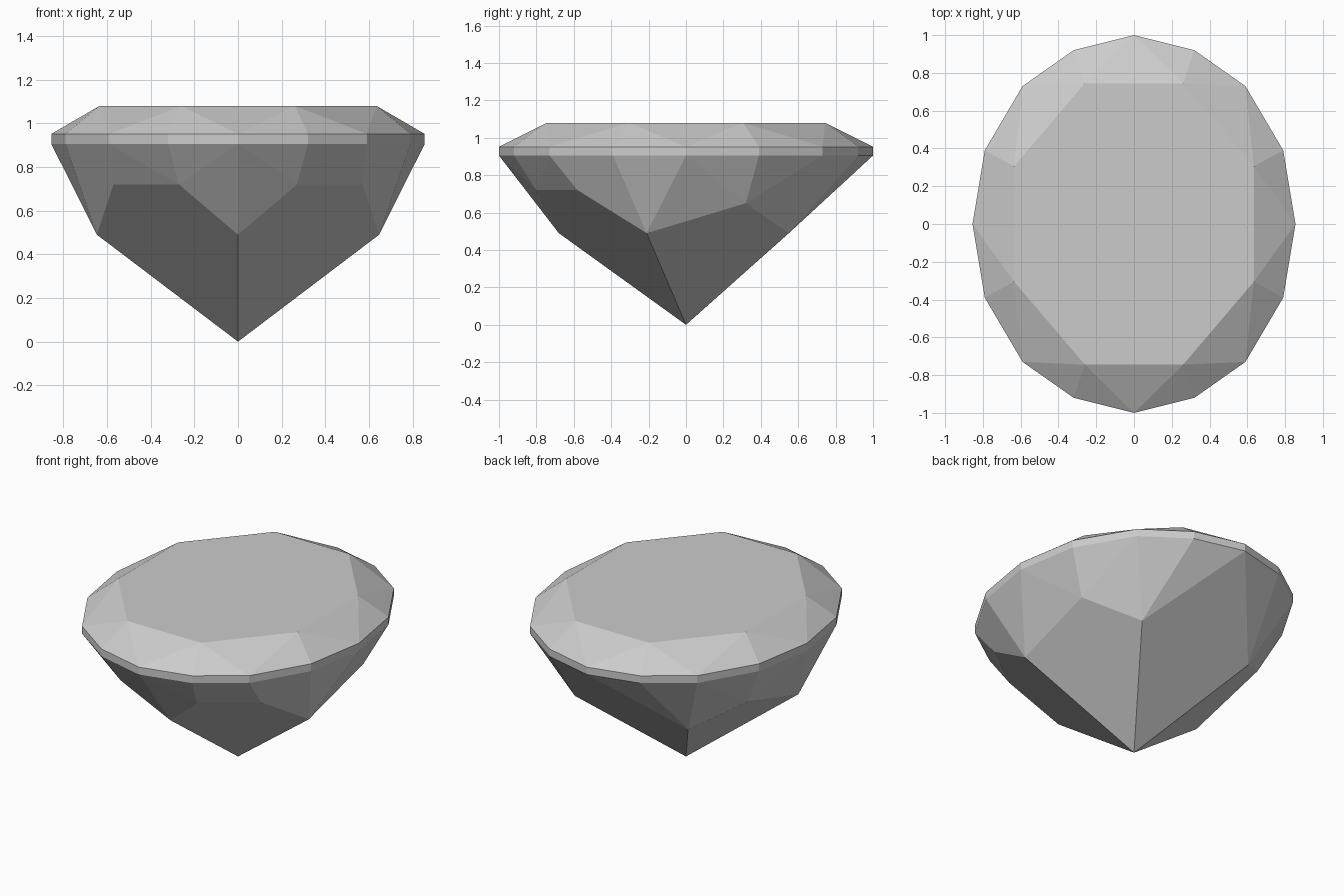
import bpy, bmesh
from math import sin, cos, pi, radians

cube = bpy.data.objects.get("Cube")
if cube:
    bpy.data.objects.remove(cube, do_unlink=True)

# One plain grey for the whole stone
grey = bpy.data.materials.new("stone grey")
grey.use_nodes = True
colour = (0.6, 0.6, 0.6, 1)
grey.diffuse_color = colour
grey.node_tree.nodes["Principled BSDF"].inputs["Base Color"].default_value = colour


def ring(count, rx, ry, z, start=0.0):
    """Oval ring of points, counted from the front (-y)."""
    return [(rx * sin(start + 2 * pi * i / count),
             -ry * cos(start + 2 * pi * i / count), z) for i in range(count)]


def mirrored(points):
    return [(s * x, y, z) for x, y, z in points for s in (1, -1)]


points = [(0, 0, 0)]                                         # pointed tip
points += ring(5, 0.68, 0.68, 0.49)                          # five-sided base
points += mirrored([(0.27, -0.80, 0.72), (0.57, -0.58, 0.72),
                    (0.664, 0.32, 0.65)])                    # upper facet corners
# Girdle: a thin sixteen-sided oval band
for z in (0.905, 0.952):
    points += [(0, -1, z), (0, 1, z), (0.855, 0, z), (-0.855, 0, z)]
    points += mirrored([(x, s * y, z) for s in (1, -1)
                        for x, y in ((0.32, 0.92), (0.59, 0.73), (0.79, 0.39))])
# Flat eight-sided table
points += mirrored([(x, s * y, 1.08) for s in (1, -1)
                    for x, y in ((0.26, 0.745), (0.635, 0.305))])

# The cut stone is the convex hull of its corners
bm = bmesh.new()
for p in points:
    bm.verts.new(p)
bmesh.ops.convex_hull(bm, input=bm.verts[:])
bmesh.ops.delete(bm, geom=[v for v in bm.verts if not v.link_faces], context='VERTS')
bmesh.ops.dissolve_limit(bm, angle_limit=radians(1.5), verts=bm.verts[:], edges=bm.edges[:])
bmesh.ops.recalc_face_normals(bm, faces=bm.faces[:])

mesh = bpy.data.meshes.new("cut_gemstone")
bm.to_mesh(mesh)
bm.free()
mesh.materials.append(grey)
gem = bpy.data.objects.new("cut_gemstone", mesh)
bpy.context.collection.objects.link(gem)
